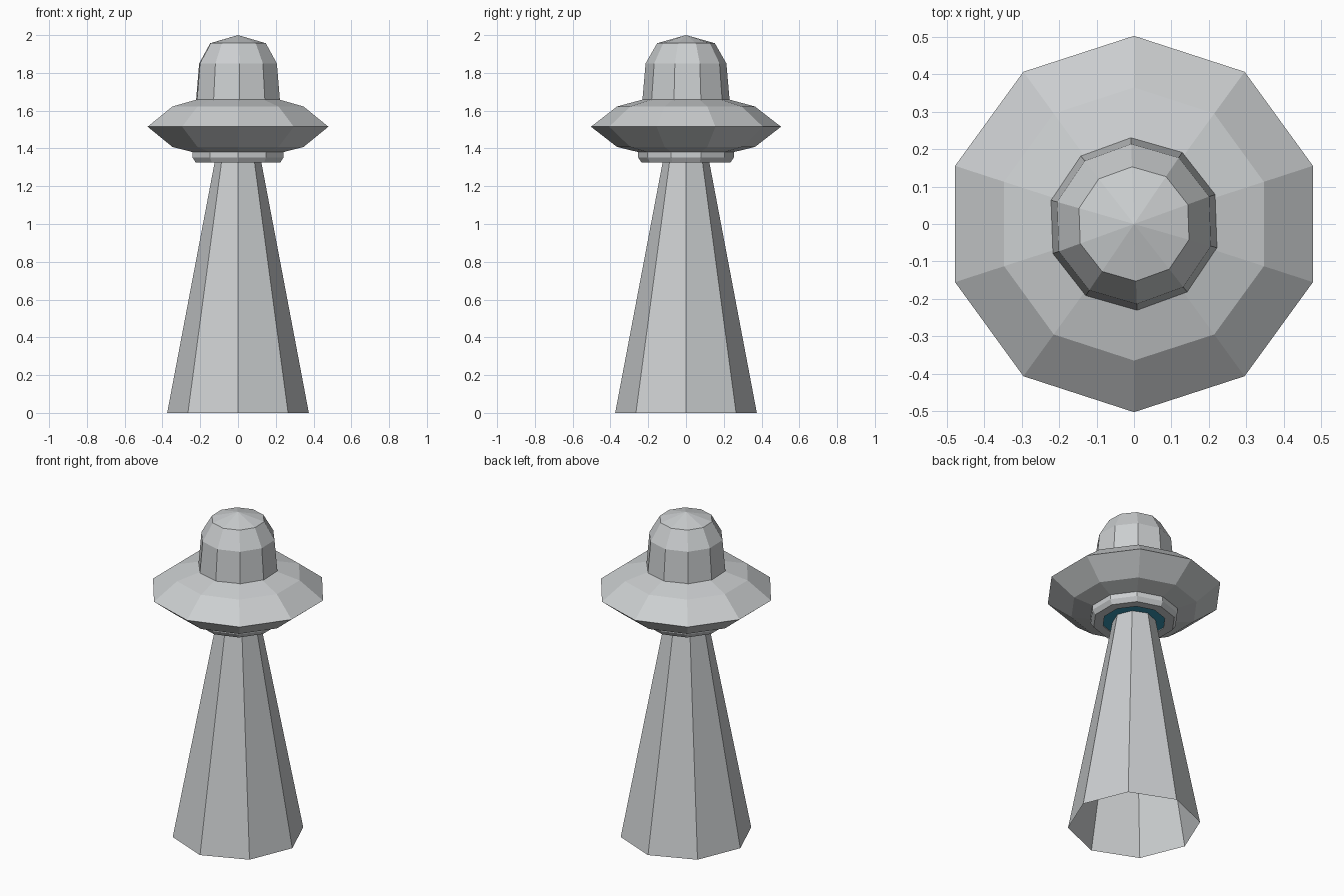
import bpy, bmesh, math

if "Cube" in bpy.data.objects:
    bpy.data.objects.remove(bpy.data.objects["Cube"])


def material(name, rgb):
    m = bpy.data.materials.new(name)
    m.diffuse_color = (*rgb, 1.0)
    m.use_nodes = True
    m.node_tree.nodes["Principled BSDF"].inputs["Base Color"].default_value = m.diffuse_color
    return m


GREY = material("pale_grey", (0.60, 0.62, 0.63))
TEAL = material("teal_glow", (0.04, 0.30, 0.45))


def lathe(name, profile, sides, mat, turn=0.0):
    """Spin (radius, z) points into a faceted shell; radius 0 makes a tip."""
    bm = bmesh.new()
    rings = []
    for r, z in profile:
        if r == 0:
            rings.append([bm.verts.new((0, 0, z))] * sides)
            continue
        angles = [math.radians(90 + turn) + math.tau * i / sides for i in range(sides)]
        rings.append([bm.verts.new((r * math.cos(a), r * math.sin(a), z)) for a in angles])
    for low, high in zip(rings, rings[1:]):
        for i in range(sides):
            j = (i + 1) % sides
            corners = dict.fromkeys((low[i], low[j], high[j], high[i]))
            bm.faces.new(list(corners))
    mesh = bpy.data.meshes.new(name)
    bm.to_mesh(mesh)
    bm.free()
    mesh.materials.append(mat)
    ob = bpy.data.objects.new(name, mesh)
    bpy.context.collection.objects.link(ob)
    return ob


# Wide saucer hull
lathe("saucer_hull", [(0, 1.38), (0.25, 1.38), (0.365, 1.408), (0.503, 1.515),
                      (0.365, 1.622), (0.225, 1.66), (0, 1.66)], 10, GREY)

# Cabin dome, turned very slightly
lathe("cabin_dome", [(0.231, 1.655), (0.214, 1.85), (0.153, 1.957), (0, 2.0)], 10, GREY, 2)

# Collar under the hull, open in the middle
lathe("lower_collar", [(0.18, 1.335), (0.18, 1.325), (0.235, 1.325),
                       (0.253, 1.352), (0.253, 1.382)], 10, GREY)

# Glowing plate inside the collar
lathe("beam_emitter", [(0, 1.33), (0.185, 1.33)], 10, TEAL)

# Open, eight-sided beam down to the ground
lathe("light_beam", [(0.375, 0), (0.123, 1.33)], 8, GREY)
